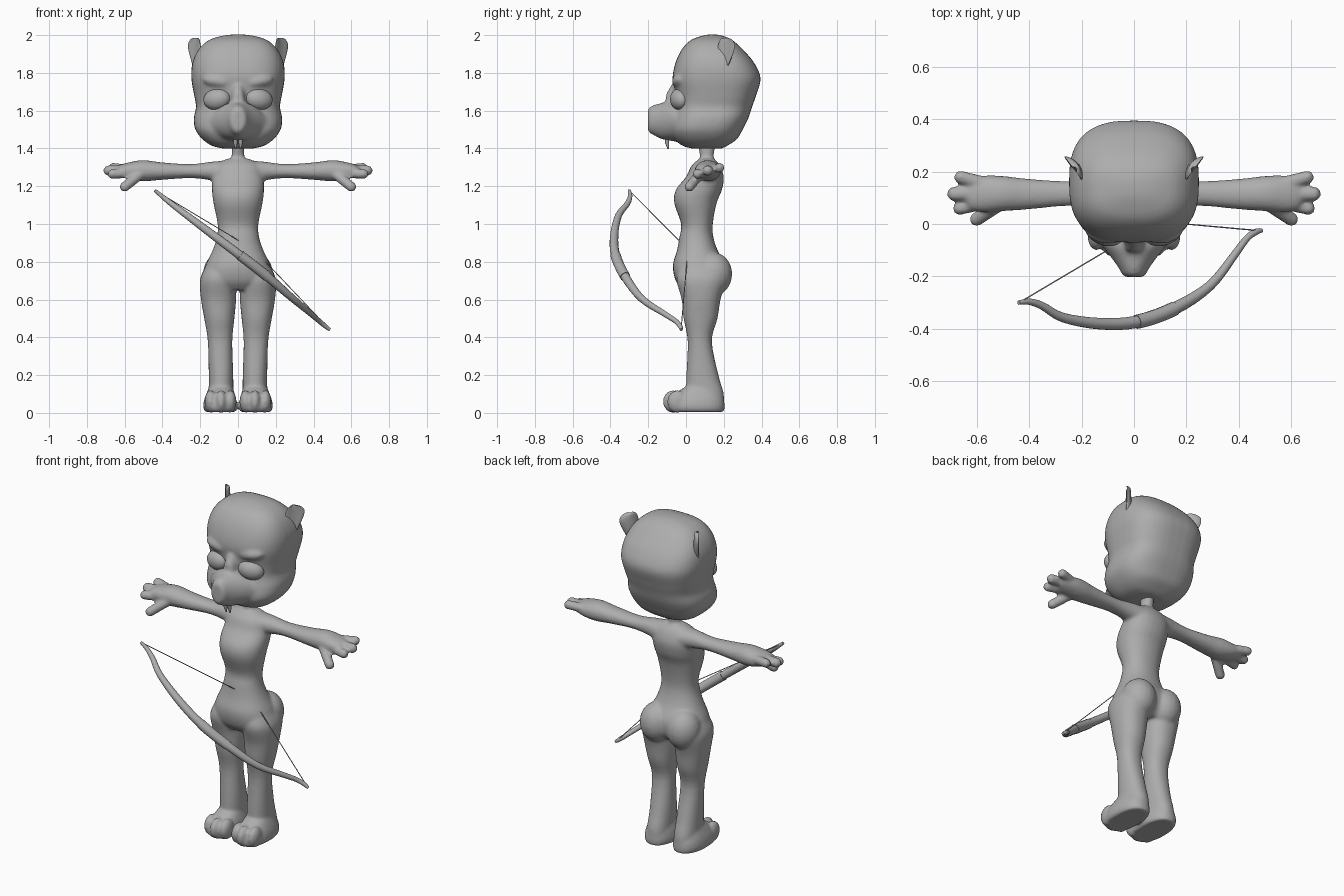
import bpy, bmesh, math
from mathutils import Vector, Matrix

grey = bpy.data.materials.new("clay grey")
grey.diffuse_color = (0.42, 0.42, 0.42, 1)


def finish(bm, name, voxel=0.0, smooth=3, angle=60):
    """Turn a bmesh into an object; optionally fuse its pieces into one skin."""
    bmesh.ops.recalc_face_normals(bm, faces=bm.faces)
    me = bpy.data.meshes.new(name)
    bm.to_mesh(me)
    bm.free()
    me.materials.append(grey)
    ob = bpy.data.objects.new(name, me)
    bpy.context.collection.objects.link(ob)
    bpy.context.view_layer.objects.active = ob
    ob.select_set(True)
    bpy.ops.object.shade_smooth_by_angle(angle=math.radians(angle))
    ob.select_set(False)
    if voxel:
        r = ob.modifiers.new("fuse", 'REMESH')
        r.mode, r.voxel_size, r.use_smooth_shade = 'VOXEL', voxel, True
        s = ob.modifiers.new("soften", 'SMOOTH')
        s.factor, s.iterations = 0.5, smooth
    return ob


def skin(bm, rings):
    """Bridge a list of point rings and cap the ends."""
    vs = [[bm.verts.new(p) for p in r] for r in rings]
    n = len(vs[0])
    for a, b in zip(vs, vs[1:]):
        for i in range(n):
            j = (i + 1) % n
            bm.faces.new((a[i], a[j], b[j], b[i]))
    bm.faces.new(vs[0])
    bm.faces.new(vs[-1])


def spline(rows, steps=4):
    """Catmull-Rom interpolation through rows of numbers."""
    p = [rows[0]] + list(rows) + [rows[-1]]
    out = []
    for k in range(1, len(p) - 2):
        for s in range(steps):
            t = s / steps
            out.append([0.5 * (2 * b + (c - a) * t + (2 * a - 5 * b + 4 * c - d) * t * t
                        + (3 * b - a - 3 * c + d) * t ** 3)
                        for a, b, c, d in zip(*p[k - 1:k + 3])])
    return out + [list(rows[-1])]


def loft(bm, axis, rows, power=2.0, side=1, n=28):
    """Rows are (position on axis, centre a, centre b, radius a, radius b)."""
    rings = []
    for t, a, b, ra, rb in spline(rows):
        ring = []
        for i in range(n):
            w = math.tau * i / n
            c, s = math.cos(w), math.sin(w)
            u = a + ra * math.copysign(abs(c) ** (2 / power), c)
            v = b + rb * math.copysign(abs(s) ** (2 / power), s)
            x, y, z = {'x': (t, u, v), 'y': (u, t, v), 'z': (u, v, t)}[axis]
            ring.append((x * side, y, z))
        rings.append(ring)
    skin(bm, rings)


def tube(bm, pts, n=12):
    """Round tube through (x, y, z, radius) points."""
    rings = []
    for i, p in enumerate(pts):
        d = (Vector(pts[min(i + 1, len(pts) - 1)][:3]) - Vector(pts[max(i - 1, 0)][:3])).normalized()
        u = d.cross(Vector((0.3, 1, 0.2))).normalized()
        v = d.cross(u)
        rings.append([Vector(p[:3]) + p[3] * (u * math.cos(math.tau * k / n) + v * math.sin(math.tau * k / n))
                      for k in range(n)])
    skin(bm, rings)


def ball(bm, centre, radii, rot=Matrix()):
    m = Matrix.Translation(centre) @ rot @ Matrix.Diagonal((*radii, 1))
    bmesh.ops.create_uvsphere(bm, u_segments=20, v_segments=12, radius=1, matrix=m)


# body: torso and neck
bm = bmesh.new()
loft(bm, 'z', [(.65, 0, .075, .14, .09), (.70, 0, .075, .19, .13), (.78, 0, .07, .172, .14),
               (.86, 0, .06, .135, .108), (.93, 0, .055, .112, .09), (1.0, 0, .058, .108, .084),
               (1.11, 0, .05, .13, .112), (1.18, 0, .068, .138, .122), (1.25, 0, .10, .135, .10),
               (1.31, 0, .105, .12, .075), (1.345, 0, .11, .06, .04)], 2.2)
loft(bm, 'z', [(1.30, 0, .11, .05, .045), (1.36, 0, .11, .034, .036), (1.44, 0, .11, .034, .055)])
for s in (-1, 1):
    # legs and buttocks
    loft(bm, 'z', [(.01, .09, .105, .07, .098), (.1, .09, .10, .066, .1), (.2, .09, .087, .065, .085),
                   (.38, .095, .073, .065, .064), (.5, .099, .077, .08, .09), (.6, .103, .08, .093, .103),
                   (.7, .106, .08, .096, .13), (.76, .095, .08, .085, .12)], 2.2, s)
    ball(bm, (s * .088, .145, .735), (.098, .1, .115))
    # feet and toes
    loft(bm, 'z', [(.005, .093, .055, .08, .145), (.03, .094, .05, .09, .155), (.07, .094, .055, .085, .145),
                   (.115, .092, .07, .07, .11), (.14, .09, .09, .06, .09)], 2.3, s)
    for x, y in ((.04, -.05), (.09, -.068), (.145, -.045)):
        ball(bm, (s * x, y, .06), (.032, .055, .06))
    # arms and palms
    loft(bm, 'x', [(.06, .11, 1.27, .075, .065), (.14, .115, 1.28, .056, .05), (.25, .116, 1.28, .047, .037),
                   (.4, .114, 1.28, .058, .046), (.5, .116, 1.282, .067, .056), (.57, .115, 1.282, .07, .046),
                   (.62, .113, 1.283, .06, .032), (.64, .113, 1.283, .04, .02)], 2.1, s)
    # fingers and thumb
    for a, b, r in (((.57, .155, 1.29), (.66, .178, 1.298), .026),
                    ((.58, .115, 1.285), (.685, .115, 1.283), .028),
                    ((.57, .08, 1.27), (.665, .06, 1.265), .026),
                    ((.52, .07, 1.26), (.6, .018, 1.197), .027)):
        a, b = Vector((s * a[0], *a[1:])), Vector((s * b[0], *b[1:]))
        tube(bm, [(*a, r), (*b, r)])
        ball(bm, b, (r, r, r))
finish(bm, "body", 0.009, 5)

# head: skull with cheeks, muzzle, brow
bm = bmesh.new()
loft(bm, 'z', [(1.40, 0, .11, .08, .08), (1.415, 0, .10, .14, .12), (1.45, 0, .105, .19, .165),
               (1.50, 0, .11, .226, .19), (1.56, 0, .13, .234, .20), (1.62, 0, .147, .222, .203),
               (1.68, 0, .158, .232, .213), (1.77, 0, .162, .247, .233), (1.85, 0, .153, .242, .21),
               (1.92, 0, .14, .212, .165), (1.97, 0, .135, .16, .115), (1.995, 0, .14, .09, .06),
               (2.003, 0, .14, .03, .02)], 2.7, 1, 40)
loft(bm, 'y', [(.08, 0, 1.53, .19, .09), (-.02, 0, 1.53, .17, .095), (-.08, 0, 1.545, .125, .105),
               (-.13, 0, 1.545, .085, .095), (-.17, 0, 1.55, .057, .08), (-.193, 0, 1.55, .045, .068),
               (-.202, 0, 1.55, .03, .05)])
loft(bm, 'y', [(.05, 0, 1.70, .05, .12), (-.05, 0, 1.67, .04, .10), (-.105, 0, 1.63, .03, .06)])
for s in (-1, 1):
    ball(bm, (s * .1, -.02, 1.755), (.09, .055, .04), Matrix.Rotation(s * -.15, 4, 'Y'))
finish(bm, "head", 0.01, 5)

# closed eyes
bm = bmesh.new()
for s in (-1, 1):
    ball(bm, (s * .112, -.035, 1.66), (.074, .047, .056),
         Matrix.Rotation(s * .3, 4, 'Z') @ Matrix.Rotation(s * .15, 4, 'Y'))
finish(bm, "eyes")

# ears: thin upright cups, narrow at the base
bm = bmesh.new()
for s in (-1, 1):
    out, nrm = Vector((.6 * s, .8, 0)), Vector((.8 * s, -.6, 0))
    rings = []
    for z, c, w, t in spline([(1.83, -.01, .025, .014), (1.87, -.005, .04, .014), (1.92, .004, .054, .012),
                              (1.955, .008, .052, .01), (1.978, .004, .035, .008), (1.986, 0, .012, .004)], 3):
        mid = Vector((.222 * s, .212, z)) + out * c
        ring = []
        for i in range(16):
            a = math.tau * i / 16
            u = math.cos(a)
            ring.append(mid + out * (w * u) + nrm * (t * math.sin(a) + .014 * u * u - .007))
        rings.append(ring)
    skin(bm, rings)
finish(bm, "ears")

# front teeth
bm = bmesh.new()
for s in (-1, 1):
    tube(bm, [(s * .014, -.1, 1.47, .013), (s * .014, -.1, 1.43, .011), (s * .012, -.094, 1.398, .004)], 8)
finish(bm, "teeth")

# bow limbs: curved tapering stave
path = [(-.44, -.30, 1.178, .008), (-.40, -.296, 1.145, .012), (-.35, -.312, 1.105, .015),
        (-.27, -.357, 1.045, .018), (-.13, -.38, .94, .022), (.01, -.373, .835, .024),
        (.155, -.322, .722, .024), (.29, -.235, .605, .019), (.385, -.115, .525, .015),
        (.43, -.055, .486, .013), (.465, -.03, .457, .012), (.487, -.025, .44, .008)]
bm = bmesh.new()
tube(bm, spline(path, 4), 14)
finish(bm, "bow_stave")

# bow grip: slightly thicker wrap in the middle
bm = bmesh.new()
grip = [(*p[:3], .0275) for p in spline(path[4:8], 6)[6:13]]
tube(bm, grip, 14)
finish(bm, "bow_grip", angle=40)

# bow string, drawn slightly back
bm = bmesh.new()
tube(bm, [(-.435, -.298, 1.175, .0025), (.084, .01, .865, .0025), (.485, -.026, .442, .0025)], 6)
finish(bm, "bow_string")
